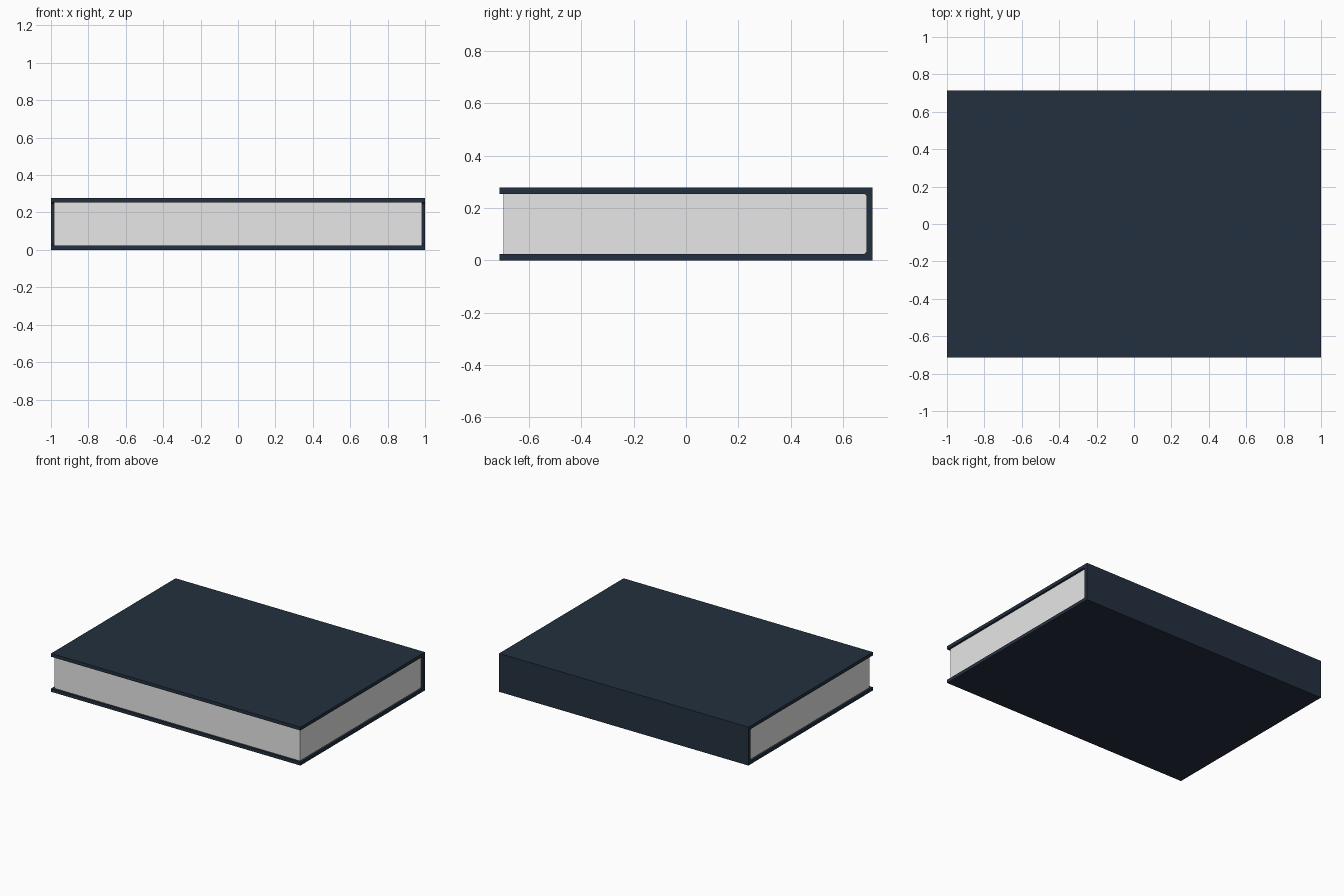
import bpy, bmesh

if "Cube" in bpy.data.objects:
    bpy.data.objects.remove(bpy.data.objects["Cube"])

W, D, H = 1.0, 0.713, 0.278   # half width, half depth, height
T = 0.024                     # board thickness
C = 0.008                     # small chamfer inside the spine


def material(name, rgb):
    m = bpy.data.materials.new(name)
    m.diffuse_color = (*rgb, 1)
    m.use_nodes = True
    m.node_tree.nodes["Principled BSDF"].inputs["Base Color"].default_value = m.diffuse_color
    return m


def extrude_x(name, profile, half, mat):
    """Extrude a closed (y, z) profile along x, from -half to half."""
    bm = bmesh.new()
    face = bm.faces.new([bm.verts.new((-half, y, z)) for y, z in profile])
    geo = bmesh.ops.extrude_face_region(bm, geom=[face])["geom"]
    bmesh.ops.translate(bm, vec=(2 * half, 0, 0),
                        verts=[v for v in geo if isinstance(v, bmesh.types.BMVert)])
    bmesh.ops.recalc_face_normals(bm, faces=bm.faces[:])
    mesh = bpy.data.meshes.new(name)
    bm.to_mesh(mesh)
    bm.free()
    mesh.materials.append(mat)
    ob = bpy.data.objects.new(name, mesh)
    bpy.context.collection.objects.link(ob)
    return ob


navy = material("navy cover", (0.0176, 0.0296, 0.0500))
paper = material("paper", (0.8, 0.8, 0.8))

# Cover: two boards joined by the spine at the back
s = D - T
extrude_x("cover", [(-D, 0), (D, 0), (D, H), (-D, H), (-D, H - T),
                    (s - C, H - T), (s, H - T - C), (s, T + C), (s - C, T), (-D, T)],
          W, navy)

# Page block, slightly inset at the front and the ends
extrude_x("pages", [(-0.698, T), (s - C, T), (s, T + C),
                    (s, H - T - C), (s - C, H - T), (-0.698, H - T)],
          0.985, paper)
